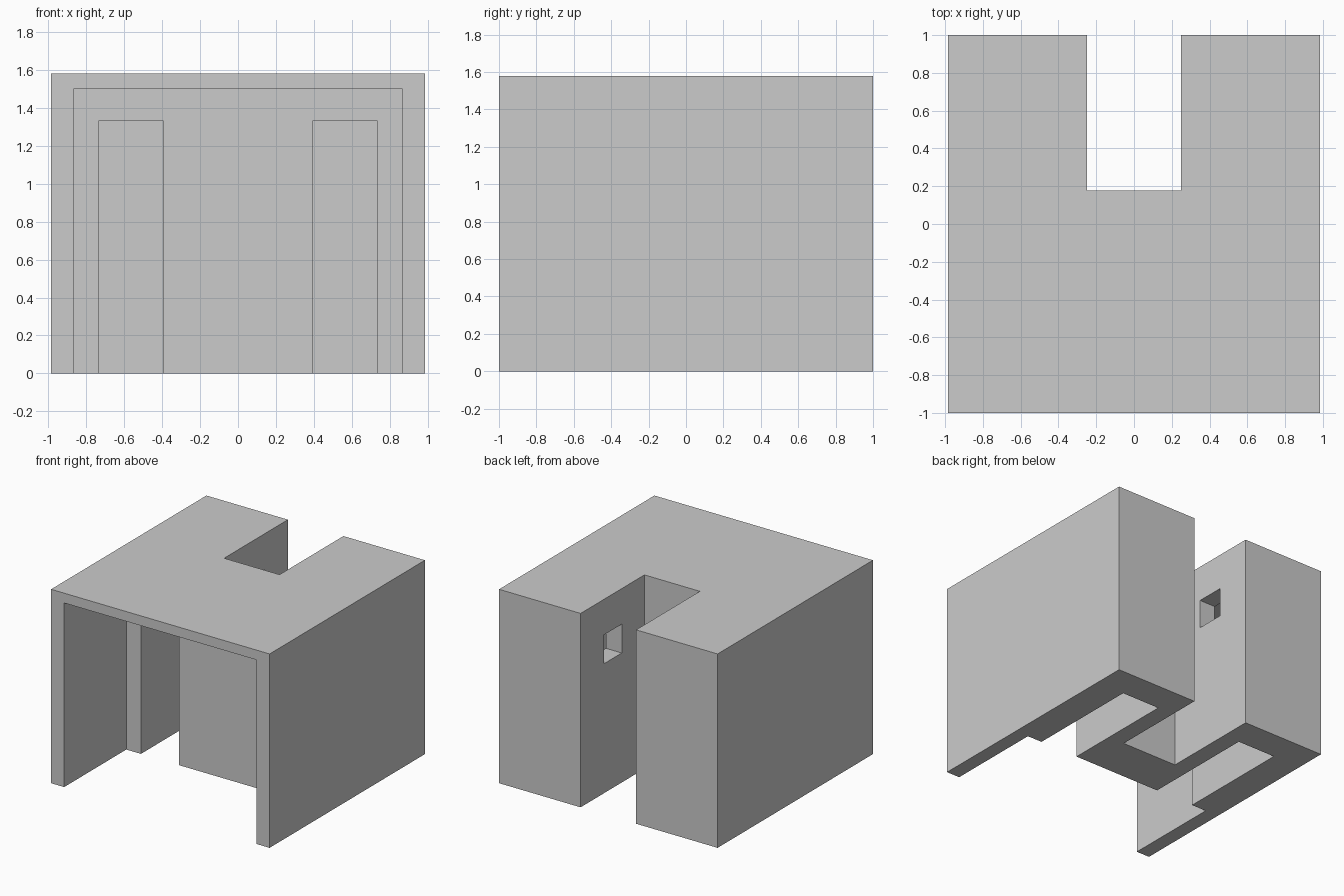
import bpy

default_cube = bpy.data.objects.get("Cube")
if default_cube:
    bpy.data.objects.remove(default_cube, do_unlink=True)

grey = bpy.data.materials.new("plain_grey")
grey.use_nodes = True
colour = (0.6, 0.6, 0.6, 1)
grey.diffuse_color = colour
grey.node_tree.nodes["Principled BSDF"].inputs["Base Color"].default_value = colour


def box(name, x, y, z):
    """Axis-aligned box from (low, high) pairs."""
    spans = (x, y, z)
    bpy.ops.mesh.primitive_cube_add(size=1, location=[(a + b) / 2 for a, b in spans])
    obj = bpy.context.object
    obj.name = name
    obj.scale = [b - a for a, b in spans]
    bpy.ops.object.transform_apply(location=False, rotation=False, scale=True)
    obj.data.materials.append(grey)
    return obj


def cut(target, cutter):
    """Subtract the cutter from the target, then discard the cutter."""
    cutter.hide_render = True
    mod = target.modifiers.new(cutter.name, "BOOLEAN")
    mod.operation = "DIFFERENCE"
    mod.solver = "EXACT"
    mod.object = cutter
    bpy.context.view_layer.objects.active = target
    bpy.ops.object.modifier_apply(modifier=mod.name)
    bpy.data.objects.remove(cutter, do_unlink=True)


# Outer block
shell = box("shell", (-0.985, 0.985), (-1, 1), (0, 1.58))

# Open slot at the back
cut(shell, box("rear_notch", (-0.25, 0.25), (0.178, 1.2), (-0.2, 1.8)))

# Wide bay open at the front and bottom
cut(shell, box("front_bay", (-0.867, 0.867), (-1.2, -0.2), (-0.2, 1.5)))

# Narrow bay inside each rear wing
for side in (-1, 1):
    x = sorted((side * 0.393, side * 0.735))
    cut(shell, box("wing_bay", x, (-0.4, 0.75), (-0.2, 1.33)))

# Facing windows from the notch into both wings
cut(shell, box("window_pair", (-0.5, 0.5), (0.47, 0.70), (1.055, 1.29)))
